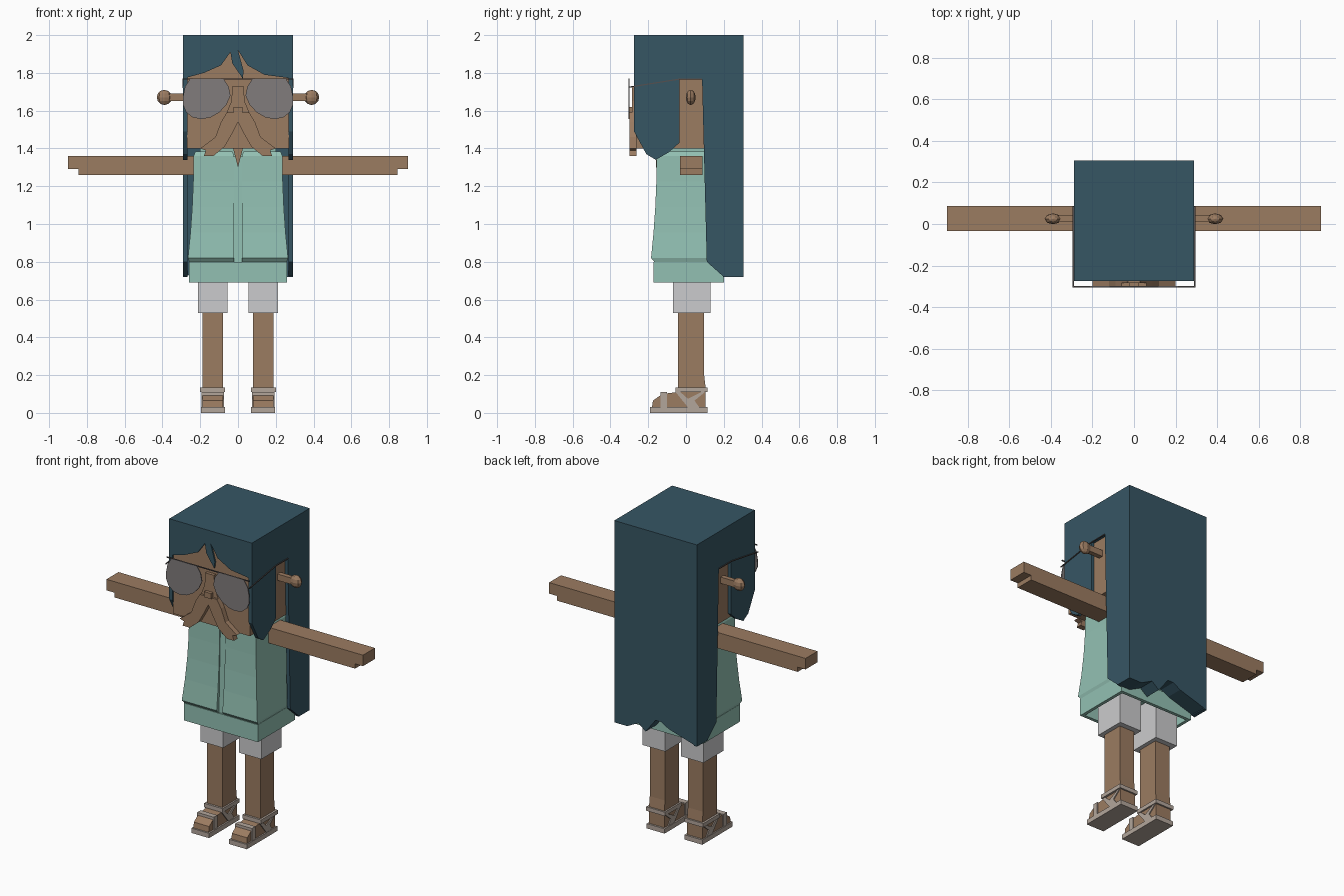
import bpy, bmesh
from math import sin, cos, pi

cube = bpy.data.objects.get("Cube")
if cube:
    bpy.data.objects.remove(cube, do_unlink=True)

# Shared levels and limits of the figure
CROWN, BROW, CHIN, SHOULDER, WAIST, HEM, KNEE = 2, 1.77, 1.4, 1.36, .8, .69, .53
HAIR_HALF, HAIR_FRONT, HAIR_BACK, HAIR_TIP = .29, -.275, .305, .72
GLASSES_FRONT = -.305
SHIRT_BACK = .19
SOLE_TOP, ANKLE = .03, .11


def material(name, red, green, blue):
    colour = (red, green, blue, 1)
    made = bpy.data.materials.new(name)
    made.use_nodes = True
    made.diffuse_color = colour
    made.node_tree.nodes["Principled BSDF"].inputs["Base Color"].default_value = colour
    return made


SKIN = material("skin brown", .33, .2, .12)
HAIR = material("hair blue", .037, .093, .127)
MINT = material("shirt mint", .29, .53, .45)
PALE = material("shorts grey", .6, .6, .61)
STRAP = material("sandal beige", .45, .38, .33)
LENS = material("lens grey", .22, .2, .2)
FRAME = material("frame grey", .09, .08, .08)


def finish(name, bm, paint, mirror):
    bmesh.ops.recalc_face_normals(bm, faces=bm.faces)
    mesh = bpy.data.meshes.new(name)
    bm.to_mesh(mesh)
    bm.free()
    mesh.materials.append(paint)
    part = bpy.data.objects.new(name, mesh)
    bpy.context.collection.objects.link(part)
    if mirror:
        part.modifiers.new("Mirror", "MIRROR").use_mirror_merge = False


def bridge(name, rings, paint, mirror):
    """Closed solid through matching rings of points."""
    bm = bmesh.new()
    loops = [[bm.verts.new(point) for point in ring] for ring in rings]
    for low, high in zip(loops, loops[1:]):
        for i in range(len(low)):
            bm.faces.new((low[i - 1], low[i], high[i], high[i - 1]))
    bm.faces.new(loops[0])
    bm.faces.new(loops[-1])
    finish(name, bm, paint, mirror)


def front_profile(name, points, start, end, paint, mirror=False):
    """Profile in x and z, swept along y."""
    rings = [[(x, depth, z) for x, z in points] for depth in (start, end)]
    bridge(name, rings, paint, mirror)


def side_profile(name, points, start, end, paint, mirror=False):
    """Profile in y and z, swept along x."""
    rings = [[(depth, y, z) for y, z in points] for depth in (start, end)]
    bridge(name, rings, paint, mirror)


def loft(name, sections, paint, mirror=False):
    """Rectangular sections, each given as height, left, right, front, back."""
    rings = [[(left, front, z), (right, front, z), (right, back, z), (left, back, z)]
             for z, left, right, front, back in sections]
    bridge(name, rings, paint, mirror)


def box(name, left, right, front, back, bottom, top, paint, mirror=False):
    loft(name, [(z, left, right, front, back) for z in (bottom, top)], paint, mirror)


def wide_box(name, half, front, back, bottom, top, paint):
    box(name, -half, half, front, back, bottom, top, paint)


# Head and ears
wide_box("head", .27, -.265, .2, CHIN, 1.95, SKIN)
box("ear_stem", .26, .37, .01, .04, 1.65, 1.69, SKIN, mirror=True)
bm = bmesh.new()
bmesh.ops.create_uvsphere(bm, u_segments=8, v_segments=6, radius=.04)
bmesh.ops.scale(bm, vec=(1, .66, 1), verts=bm.verts)
bmesh.ops.translate(bm, vec=(.39, .025, 1.67), verts=bm.verts)
finish("ear_knob", bm, SKIN, mirror=True)

# Hair: crown, ragged fringe, side panels with ear openings, long back
wide_box("hair_crown", HAIR_HALF, HAIR_FRONT, HAIR_BACK, 1.94, CROWN, HAIR)
fringe = [(-HAIR_HALF, CROWN), (-HAIR_HALF, BROW), (-.18, 1.8), (-.09, 1.84), (-.04, 1.91),
          (-.03, 1.85), (.025, BROW), (.03, 1.81), (0, 1.92), (.05, 1.84), (.14, 1.79),
          (HAIR_HALF, BROW), (HAIR_HALF, CROWN)]
front_profile("hair_fringe", fringe, HAIR_FRONT, -.262, HAIR)
ear_front, ear_back = -.035, .085
panel = [(HAIR_FRONT, CROWN), (HAIR_BACK, CROWN), (HAIR_BACK, HAIR_TIP), (.2, HAIR_TIP),
         (.11, WAIST), (ear_back, BROW), (ear_front, BROW), (ear_front, 1.43),
         (-.09, 1.38), (-.16, 1.34), (-.21, 1.37), (HAIR_FRONT, 1.49)]
side_profile("hair_side", panel, .268, HAIR_HALF, HAIR, mirror=True)
ragged_end = [(-HAIR_HALF, CROWN), (-HAIR_HALF, HAIR_TIP), (-.09, .78), (-.04, .81), (0, .81),
              (.07, HAIR_TIP), (.12, .76), (.2, HAIR_TIP), (HAIR_HALF, HAIR_TIP),
              (HAIR_HALF, CROWN)]
front_profile("hair_back", ragged_end, .195, HAIR_BACK, HAIR)

# Nose and moustache
nose_half = [(.03, 1.73), (.035, 1.65), (.06, 1.59)]
nose = nose_half + [(-x, z) for x, z in reversed(nose_half)]
front_profile("nose", nose, -.285, -.26, SKIN)
wide_box("nose_tip", .025, GLASSES_FRONT, -.27, 1.585, 1.62, SKIN)
moustache = [(0, 1.59), (.06, 1.59), (.09, 1.54), (.12, 1.46), (.2, CHIN), (.17, 1.39),
             (.18, SHOULDER), (.13, SHOULDER), (.07, 1.41), (.03, 1.48), (0, 1.54)]
front_profile("moustache", moustache, -.298, -.262, SKIN, mirror=True)

# Sunglasses: flat-topped drops with a bar and folded temples
lens_steps = 16
lens = []
for step in range(lens_steps):
    angle = 2 * pi * step / lens_steps
    droop = -.03 * min(sin(angle), 0)
    lens.append((.165 + .125 * cos(angle) + droop, min(BROW, 1.68 + .125 * sin(angle))))
front_profile("lens", lens, GLASSES_FRONT, -.299, LENS, mirror=True)
wide_box("glasses_bar", HAIR_HALF, GLASSES_FRONT, -.298, BROW - .005, BROW, FRAME)
temple_path = [(GLASSES_FRONT, 1.727), (ear_front, BROW), (ear_back, BROW)]
temple = temple_path + [(y, z - .006) for y, z in reversed(temple_path)]
side_profile("glasses_temple", temple, HAIR_HALF, HAIR_HALF + .005, FRAME, mirror=True)

# Shirt: inner layer, flared open jacket, collar and hollow hem
loft("inner_shirt", [(WAIST, -.25, .25, -.162, .18), (SHOULDER, -.22, .22, -.147, .17)], MINT)
opening = .02
jacket = [(WAIST, opening, .258, -.168, SHIRT_BACK)]
jacket_steps = 4
jacket_bottom = WAIST + .02
for step in range(jacket_steps + 1):
    rise = step / jacket_steps
    flare = .03 * (1 - rise) ** 2
    height = jacket_bottom + (SHOULDER - jacket_bottom) * rise
    jacket.append((height, opening, .235 + flare, -.155 - flare, SHIRT_BACK))
jacket.append((1.385, .03, .225, -.14, .18))
loft("jacket", jacket, MINT, mirror=True)
wide_box("collar", .2, -.12, .15, SHOULDER, CHIN, MINT)
front_profile("neck_opening", [(0, 1.3), (.026, CHIN), (-.026, CHIN)], -.16, -.14, SKIN)
hem_half, hem_front, hem_back, cloth = .26, -.172, .2, .02
box("hem_side", hem_half - cloth, hem_half, hem_front, hem_back, HEM, WAIST, MINT, mirror=True)
wide_box("hem_front", hem_half - cloth, hem_front, hem_front + cloth, HEM, WAIST, MINT)
wide_box("hem_back", hem_half - cloth, hem_back - cloth, hem_back, HEM, WAIST, MINT)

# Arms with stepped hands
palm, fingertip, finger_bottom, arm_bottom = .845, .9, 1.29, 1.26
arm = [(.2, arm_bottom), (palm, arm_bottom), (palm, finger_bottom),
       (fingertip, finger_bottom), (fingertip, SHOULDER), (.2, SHOULDER)]
front_profile("arm", arm, -.033, .087, SKIN, mirror=True)

# Shorts and legs
box("shorts_leg", .055, .213, -.07, .13, KNEE, WAIST, PALE, mirror=True)
leg_inner, leg_outer, shin, heel = .08, .187, -.042, .103
calf = heel - .007
leg = [(height, leg_inner, leg_outer, shin, back)
       for height, back in ((SOLE_TOP, heel), (.14, heel), (.2, calf), (KNEE, calf))]
loft("leg", leg, SKIN, mirror=True)

# Feet and sandals
foot = [(heel, SOLE_TOP), (heel, ANKLE), (-.05, ANKLE), (-.125, .1), (-.175, .065),
        (-.18, SOLE_TOP)]
side_profile("foot", foot, leg_inner, leg_outer, SKIN, mirror=True)
box("sandal_sole", .07, .195, -.19, .115, 0, SOLE_TOP, STRAP, mirror=True)
box("ankle_strap", .07, .2, -.055, .113, ANKLE, .135, STRAP, mirror=True)
box("toe_strap", .075, .192, -.135, -.1, SOLE_TOP, ANKLE, STRAP, mirror=True)
strap = [(-.055, ANKLE), (-.03, ANKLE), (.01, .075), (.08, ANKLE), (.1, ANKLE),
         (.045, .065), (.07, SOLE_TOP), (.01, SOLE_TOP)]
for side, edge in (("inner", leg_inner), ("outer", leg_outer)):
    side_profile(side + "_sandal_strap", strap, edge - .006, edge + .006, STRAP, mirror=True)
